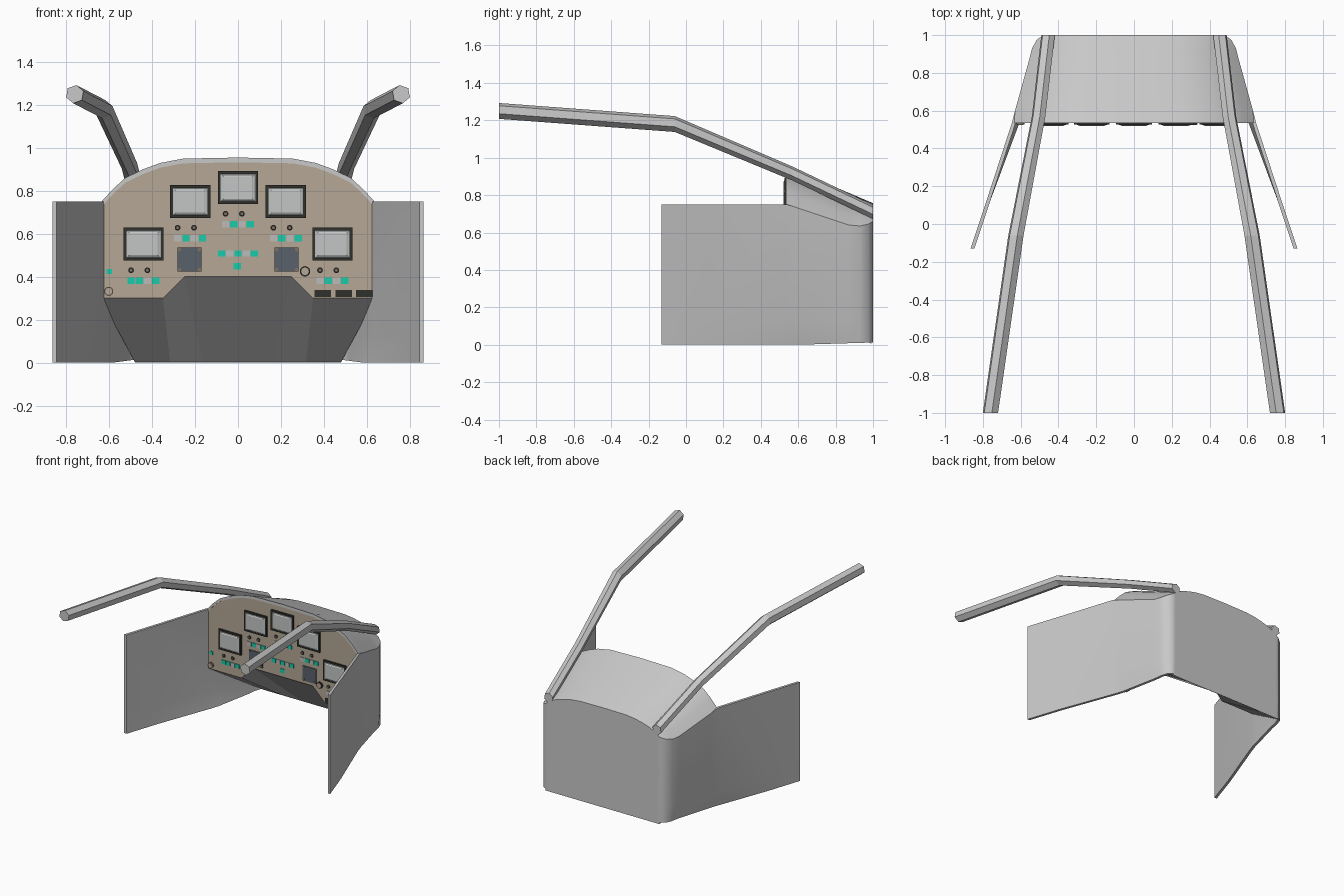
import bpy, bmesh, math

if "Cube" in bpy.data.objects:
    bpy.data.objects.remove(bpy.data.objects["Cube"])


def material(name, rgb):
    m = bpy.data.materials.new(name)
    m.diffuse_color = (*rgb, 1)
    m.use_nodes = True
    m.node_tree.nodes["Principled BSDF"].inputs["Base Color"].default_value = m.diffuse_color
    return m


GREY = material("body grey", (0.58, 0.58, 0.58))
BEIGE = material("panel beige", (0.46, 0.39, 0.30))
DARK = material("frame black", (0.03, 0.03, 0.025))
GLASS = material("screen grey", (0.55, 0.56, 0.56))
TEAL = material("teal", (0.01, 0.60, 0.40))
PALE = material("pale button", (0.50, 0.50, 0.50))
SLATE = material("slate", (0.10, 0.12, 0.145))
KNOB = material("knob brown", (0.20, 0.17, 0.13))


def build(name, verts, faces, mat, smooth=False):
    bm = bmesh.new()
    vs = [bm.verts.new(v) for v in verts]
    for f in faces:
        bm.faces.new([vs[i] for i in f])
    bmesh.ops.recalc_face_normals(bm, faces=bm.faces)
    me = bpy.data.meshes.new(name)
    bm.to_mesh(me)
    bm.free()
    me.materials.append(mat)
    ob = bpy.data.objects.new(name, me)
    bpy.context.collection.objects.link(ob)
    if smooth:
        bpy.ops.object.select_all(action='DESELECT')
        ob.select_set(True)
        bpy.context.view_layer.objects.active = ob
        bpy.ops.object.shade_smooth_by_angle(angle=math.radians(40))
    return ob


def loft(name, rings, mat, closed=True, smooth=False):
    """Skin a list of equal rings; closed rings get end caps."""
    n = len(rings[0])
    faces = []
    for r in range(len(rings) - 1):
        for i in range(n if closed else n - 1):
            j = (i + 1) % n
            faces.append((r * n + i, r * n + j, (r + 1) * n + j, (r + 1) * n + i))
    if closed:
        faces += [tuple(range(n)), tuple(range((len(rings) - 1) * n, len(rings) * n))]
    return build(name, [v for r in rings for v in r], faces, mat, smooth)


def stud(name, x, z, outline, y0, y1, mat, taper=1.0):
    """Raised piece on the panel: outline extruded from y0 forward to y1."""
    return loft(name, [[(x + a, y0, z + b) for a, b in outline],
                       [(x + a * taper, y1, z + b * taper) for a, b in outline]], mat)


def rect(w, h):
    return [(-w / 2, -h / 2), (w / 2, -h / 2), (w / 2, h / 2), (-w / 2, h / 2)]


def disc(r, n=16):
    return [(r * math.cos(math.tau * i / n), r * math.sin(math.tau * i / n)) for i in range(n)]


# Plan of the shell side: x, y, top z, inward tuck of the lower edge
plan = [(0.865, -0.13, 0.75, 0), (0.782, 0.12, 0.75, 0), (0.645, 0.54, 0.75, 0.02),
        (0.63, 0.60, 0.73, 0.025), (0.555, 0.87, 0.64, 0.015), (0.54, 0.93, 0.635, 0.01),
        (0.515, 0.975, 0.645, 0), (0.48, 1.0, 0.66, 0)]

# Side walls
for s, side in ((-1, "left"), (1, "right")):
    rings = []
    for x, y, zt, tuck in plan:
        zb = max(0, y - 0.6) * 0.03
        rings.append([(s * (x - tuck), y, zb), (s * x, y, 0.13), (s * x, y, zt),
                      (s * (x - 0.02), y, zt), (s * (x - 0.02), y, 0.13),
                      (s * (x - 0.02 - tuck), y, zb)])
    loft(side + "_side_wall", rings, GREY, smooth=True)

# Hood: the arch shrinks towards the back
half_arch = [(1, 0), (0.91, 0.30), (0.82, 0.55), (0.69, 0.74), (0.567, 0.88), (0.4, 0.976)]
arch = [(-u, h) for u, h in half_arch] + [(0, 1)] + half_arch[::-1]


def arch_row(x, y, edge):
    top = 0.955 - (y - 0.535) * 0.426
    return [(u * x, y, edge + h * (top - edge)) for u, h in arch]


front = arch_row(0.64, 0.535, 0.745)
rows = [front] + [arch_row(x, y, zt) for x, y, zt, _ in plan[3:]]
loft("hood", rows, GREY, closed=False, smooth=True)

# Back wall
back = rows[-1] + [(0.48, 1.0, 0), (-0.48, 1.0, 0)]
build("back_wall", back, [tuple(range(len(back)))], GREY)

# Rim along the front of the hood
inner = [(x * 0.998, 0.535, z - 0.022) for x, y, z in front]
deep = [(x, 0.548, z) for x, y, z in inner]
loft("hood_rim", [front, inner, deep], GREY, closed=False)

# Instrument panel
low = [(0.64, 0.30), (0.35, 0.30), (0.25, 0.40), (-0.25, 0.40), (-0.35, 0.30), (-0.64, 0.30)]
outline = [(x, z) for x, y, z in inner] + low
stud("instrument_panel", 0, 0, outline, 0.548, 0.54, BEIGE)

# Underside, from the panel's lower edge to the foot of the back wall
foot = [0.48, 0.316, 0.163, -0.163, -0.316, -0.48]
loft("underside", [[(x, 0.542, z) for x, z in low], [(x, 0.995, 0.002) for x in foot]],
     GREY, closed=False)

# Canopy pillars
path = [(0.76, -1.0, 1.25), (0.625, -0.06, 1.18), (0.505, 0.57, 0.915), (0.455, 1.0, 0.71)]
for s, side in ((-1, "left"), (1, "right")):
    rings = []
    for k, (x, y, z) in enumerate(path):
        r = (0.043, 0.043, 0.038, 0.038)[k]
        rings.append([(s * (x + r * math.cos(math.radians(60 * i + 40))), y,
                       z + r * math.sin(math.radians(60 * i + 40))) for i in range(6)])
    loft(side + "_canopy_pillar", rings, GREY)

# Screens, each with two knobs and a row of buttons below
FACE = 0.541


def button(x, z, mat):
    stud("button", x, z, rect(0.034, 0.03), FACE, 0.535, mat)


for x, z, colours in ((-0.44, 0.552, "TTPT"), (-0.223, 0.75, "PTPT"), (0, 0.815, "PTPT"),
                      (0.223, 0.75, "PTPT"), (0.44, 0.552, "PTPT")):
    stud("screen_frame", x, z, rect(0.188, 0.153), FACE, 0.526, DARK)
    stud("screen_edge", x, z, rect(0.164, 0.13), 0.527, 0.523, GLASS, 0.92)
    stud("screen_glass", x, z, rect(0.15, 0.118), 0.524, 0.520, GLASS, 0.88)
    for dx in (-0.058, 0.018):
        stud("knob_base", x + dx, z - 0.122, disc(0.0135), FACE, 0.535, DARK)
        stud("knob", x + dx, z - 0.122, disc(0.010), 0.536, 0.528, KNOB, 0.85)
    for i, c in enumerate(colours):
        button(x - 0.058 + 0.0385 * i, z - 0.17, TEAL if c == "T" else PALE)

# Centre buttons and the single one on the left
for i, c in enumerate("TPTPT"):
    button(-0.076 + 0.038 * i, 0.508, TEAL if c == "T" else PALE)
button(-0.003, 0.448, TEAL)
stud("small_button", -0.60, 0.425, rect(0.026, 0.024), FACE, 0.535, TEAL)

# Square gauges with corner screws
for x in (-0.226, 0.226):
    stud("square_gauge", x, 0.48, rect(0.112, 0.112), FACE, 0.533, SLATE)
    for a in (-1, 1):
        for b in (-1, 1):
            stud("gauge_screw", x + a * 0.047, 0.48 + b * 0.047, disc(0.009, 10),
                 FACE, 0.531, KNOB)

# Round dials
for x, z, r, ring, cap in ((-0.602, 0.332, 0.021, KNOB, BEIGE), (0.312, 0.425, 0.024, DARK, BEIGE)):
    stud("dial_ring", x, z, disc(r), FACE, 0.528, ring)
    stud("dial_cap", x, z, disc(r * 0.74), 0.529, 0.525, cap)

# Small readouts at lower right
for x in (0.395, 0.493, 0.588):
    stud("readout", x, 0.322, rect(0.076, 0.032), FACE, 0.535, DARK)
